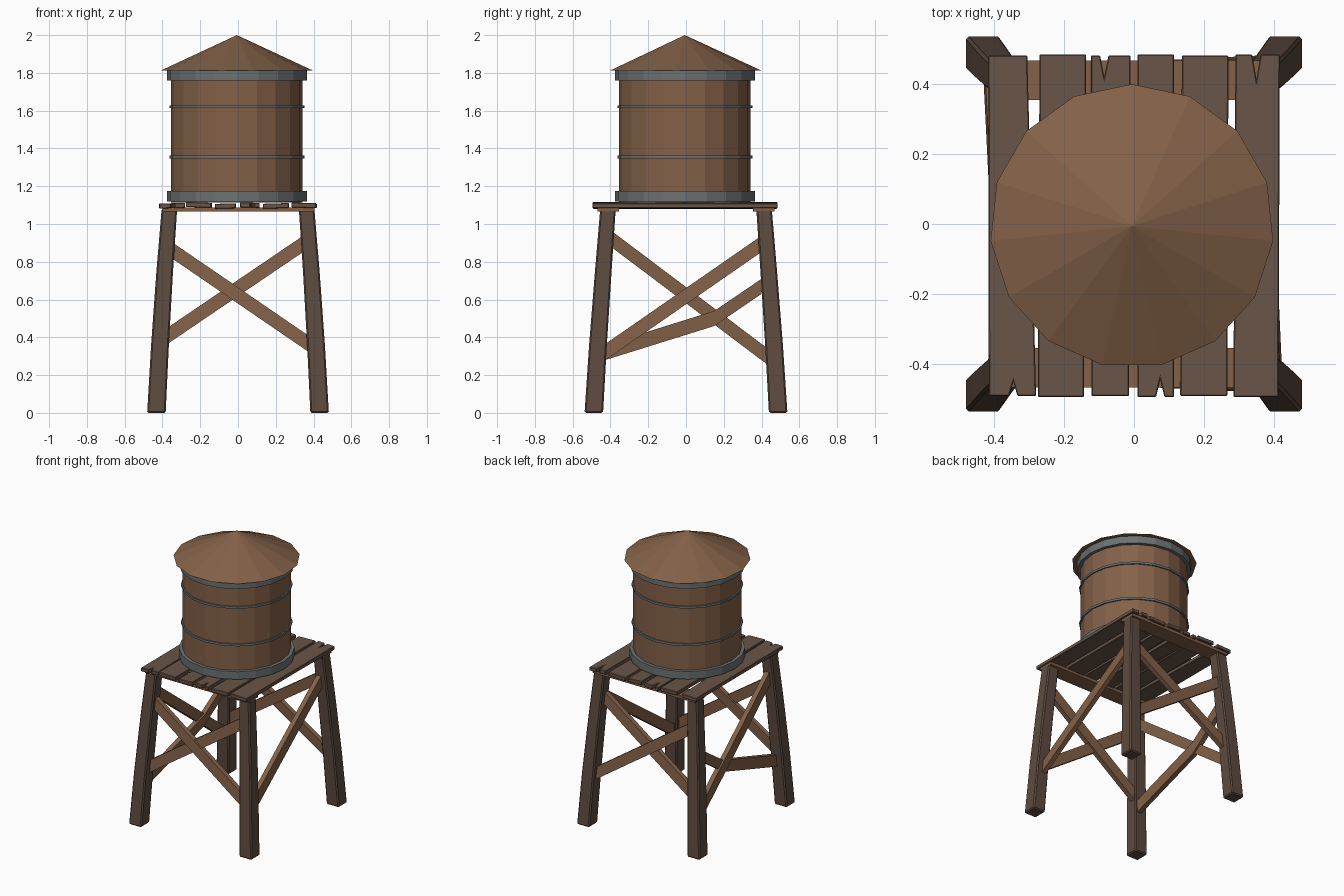
import bpy, bmesh, math
from mathutils import Vector

if "Cube" in bpy.data.objects:
    bpy.data.objects.remove(bpy.data.objects["Cube"])


def mat(name, rgb):
    m = bpy.data.materials.new(name)
    m.diffuse_color = (*rgb, 1)
    m.use_nodes = True
    m.node_tree.nodes["Principled BSDF"].inputs["Base Color"].default_value = m.diffuse_color
    return m


BROWN = mat("tank_wood", (0.23, 0.12, 0.065))
DARK = mat("leg_wood", (0.11, 0.07, 0.05))
PLANK = mat("plank_wood", (0.14, 0.09, 0.063))
METAL = mat("metal", (0.15, 0.165, 0.17))
CX = CY = -0.006            # tank centre


def finish(name, bm, material, bevel=0):
    bmesh.ops.recalc_face_normals(bm, faces=bm.faces)
    me = bpy.data.meshes.new(name)
    bm.to_mesh(me)
    bm.free()
    ob = bpy.data.objects.new(name, me)
    bpy.context.collection.objects.link(ob)
    me.materials.append(material)
    if bevel:
        b = ob.modifiers.new("worn_edges", 'BEVEL')
        b.width, b.segments, b.limit_method = bevel, 1, 'ANGLE'
    return ob


def loft(name, rings, material, bevel=0, closed=False):
    """Skin consecutive rings of points; cap the ends or join them up."""
    bm = bmesh.new()
    loops = [[bm.verts.new(p) for p in r] for r in rings]
    pairs = list(zip(loops, loops[1:]))
    if closed:
        pairs.append((loops[-1], loops[0]))
    for a, b in pairs:
        n = len(a)
        for i in range(n):
            j = (i + 1) % n
            bm.faces.new((a[i], a[j], b[j], b[i]))
    if not closed:
        bm.faces.new(loops[0])
        bm.faces.new(loops[-1])
    return finish(name, bm, material, bevel)


def circle(r, z, n=20, start=math.pi):
    return [(CX + r * math.cos(start + math.tau * i / n),
             CY + r * math.sin(start + math.tau * i / n), z) for i in range(n)]


def band(name, r, z0, z1, inner=0.335):
    loft(name, [circle(r, z0), circle(r, z1), circle(inner, z1), circle(inner, z0)],
         METAL, closed=True)


# Tank body, rim bands and thin hoops
loft("tank_body", [circle(0.348, 1.115), circle(0.348, 1.80)], BROWN)
band("bottom_band", 0.371, 1.12, 1.175)
band("top_band", 0.371, 1.76, 1.812)
band("lower_hoop", 0.357, 1.348, 1.363)
band("upper_hoop", 0.357, 1.613, 1.628)

# Fifteen-sided conical roof
bm = bmesh.new()
rim = [bm.verts.new(p) for p in circle(0.406, 1.812, 15, math.pi / 2)]
tip = bm.verts.new((CX, CY, 2.0))
for i in range(15):
    bm.faces.new((rim[i], rim[(i + 1) % 15], tip))
bm.faces.new(rim)
finish("roof", bm, BROWN)

# Splayed, tapering legs with a slight bow: z, x centre, y centre, half width
LEG = [(0.005, 0.432, 0.488, 0.049), (0.36, 0.413, 0.466, 0.047),
       (0.75, 0.388, 0.438, 0.044), (1.082, 0.363, 0.413, 0.041)]
for sx, sn in ((-1, "left"), (1, "right")):
    for sy, fn in ((-1, "front"), (1, "back")):
        rings = [[(sx * x + a * h, sy * y + b * h, z)
                  for a, b in ((-1, -1), (1, -1), (1, 1), (-1, 1))]
                 for z, x, y, h in LEG]
        rings[0] = [(x, y, 0) for x, y, z in rings[0]]
        loft(f"{fn}_{sn}_leg", rings, DARK, 0.008)


def brace(name, side, pts, half=0.043, offset=0.0):
    """Flat board following the legs' slope; pts are (along, z) centres."""
    axis, sign = side

    def place(u, z, out):
        base = 0.425 - 0.066 * z if axis == 'x' else 0.482 - 0.07 * z
        d = sign * (base + offset + out)
        return (d, u, z) if axis == 'x' else (u, d, z)
    loft(name, [[place(u, z - half, -0.017), place(u, z + half, -0.017),
                 place(u, z + half, 0.017), place(u, z - half, 0.017)] for u, z in pts],
         BROWN)


# Crossed braces on the front and back
for sign, n in ((-1, "front"), (1, "back")):
    brace(n + "_brace_down", ('y', sign), [(-0.36, 0.868), (0.385, 0.358)], offset=0.006)
    brace(n + "_brace_up", ('y', sign), [(-0.385, 0.40), (0.36, 0.905)], offset=-0.006)
# Single brace on the right, straight and bent braces on the left
brace("right_brace", ('x', 1), [(-0.44, 0.313), (0.40, 0.895)])
brace("left_brace", ('x', -1), [(-0.41, 0.932), (0.44, 0.292)], offset=0.006)
brace("left_bent_brace", ('x', -1), [(-0.44, 0.316), (0.15, 0.50), (0.40, 0.67)],
      0.040, -0.006)

# Flat support boards under the deck
for s, n in ((-1, "front"), (1, "back")):
    loft(n + "_deck_support",
         [[(x, s * 0.355, 1.066), (x, s * 0.468, 1.066),
           (x, s * 0.468, 1.087), (x, s * 0.355, 1.087)] for x in (-0.40, 0.405)], BROWN)

# Deck planks: x edges at front, x edges at back, split (end, x, depth), height shift
PLANKS = [(-0.415, -0.28, -0.417, -0.305, (-1, -0.345, 0.04), 0.0),
          (-0.275, -0.143, -0.27, -0.137, None, 0.004),
          (-0.122, -0.014, -0.123, -0.01, (1, -0.085, 0.06), -0.002),
          (0.01, 0.115, 0.01, 0.115, (-1, 0.075, 0.05), 0.003),
          (0.132, 0.267, 0.137, 0.27, None, -0.001),
          (0.284, 0.413, 0.29, 0.417, (1, 0.35, 0.07), 0.002)]
for i, (a, b, c, d, split, dz) in enumerate(PLANKS):
    y0, y1 = -0.492 - 0.003 * (i % 2), 0.482 + 0.003 * (i % 2)
    front, back = [(a, y0), (b, y0)], [(d, y1), (c, y1)]
    if split:
        end, x, depth = split
        y = y1 if end > 0 else y0
        notch = [(x + 0.012 * -end * k, y - end * depth * (k == 0)) for k in (-1, 0, 1)]
        (back if end > 0 else front)[1:1] = notch
    outline = front + back
    mid = (a + b) / 2
    tilt = 0.03 * (-1) ** i
    loft(f"deck_plank_{i + 1}",
         [[(x, y, z + dz + tilt * (x - mid)) for x, y in outline] for z in (1.084, 1.110)],
         PLANK, 0.003)
